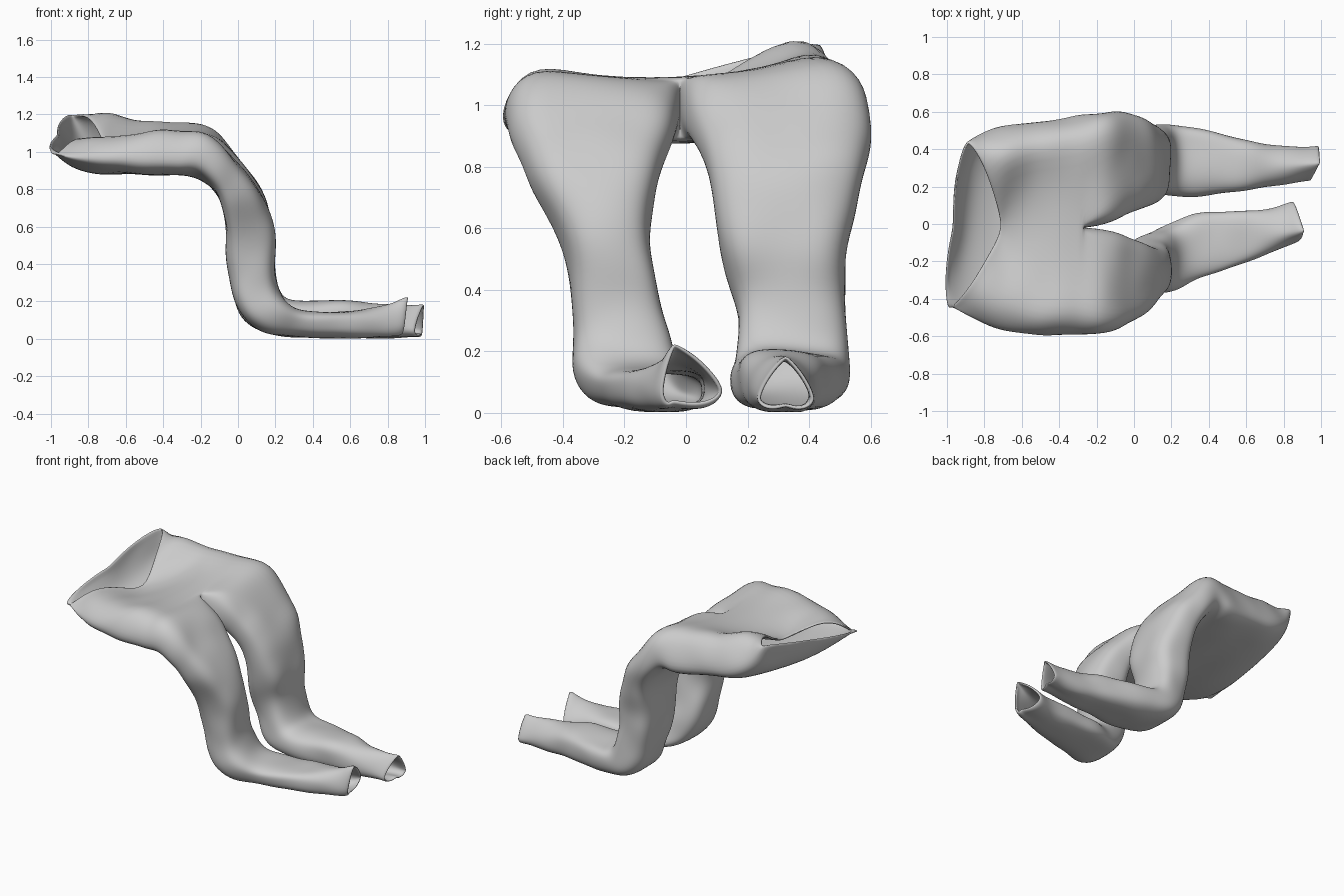
import bpy
import bmesh
from math import sin, cos, pi
from mathutils import Vector, noise

if "Cube" in bpy.data.objects:
    bpy.data.objects.remove(bpy.data.objects["Cube"], do_unlink=True)

HALF = 14       # points along half a cross-section
STEPS = 4       # rings between two stations
SEAM_Y = -0.02  # centre seam of the hip section

# Hip stations on the centre seam: upper x, z, lower x, z and squareness
hip_seam = [(-.71, 1.01, -.97, 1.09, 1.35), (-.66, 1.0, -.91, .94, .85),
            (-.55, 1.03, -.75, .885, .7), (-.42, 1.07, -.50, .885, .65),
            (-.29, 1.08, -.30, .895, .65)]

# Outer edge of each hip side: x, y, z and height of the swell on top
front_hip = [(-.985, -.45, .98, .10), (-.86, -.51, .97, .10), (-.65, -.58, .97, .08),
             (-.47, -.60, .96, .09), (-.30, -.60, .95, .09)]
back_hip = [(-.89, .44, 1.20, .06), (-.80, .49, 1.07, .17), (-.64, .54, .99, .15),
            (-.47, .55, .97, .13), (-.28, .59, .95, .14)]

# Leg stations: upper x, z, lower x, z, outer y, inner y
front_leg = [(-.16, 1.07, -.21, .86, -.59, -.03), (-.02, .95, -.12, .78, -.55, -.06),
             (.11, .80, -.07, .64, -.48, -.10), (.195, .58, -.06, .45, -.39, -.12),
             (.19, .37, -.03, .25, -.36, -.07), (.24, .21, .05, .08, -.37, -.03),
             (.38, .14, .24, .015, -.30, .05), (.60, .15, .58, .01, -.21, .07),
             (.78, .18, .78, .015, -.13, .09), (.91, .23, .88, .035, -.08, .12)]
back_leg = [(-.14, 1.10, -.20, .86, .60, .0), (.0, .96, -.11, .78, .60, .05),
            (.12, .80, -.06, .64, .56, .09), (.195, .56, -.06, .45, .52, .12),
            (.19, .38, -.03, .25, .52, .17), (.24, .22, .05, .08, .53, .16),
            (.38, .20, .25, .015, .51, .15), (.60, .20, .58, .01, .45, .18),
            (.80, .19, .80, .01, .41, .21), (.995, .19, .98, .02, .42, .23)]


def hip_station(seam, edge):
    """upper, lower, outer and inner points, then swell and squareness."""
    ux, uz, lx, lz, power = seam
    ox, oy, oz, swell = edge
    return (ux, SEAM_Y, uz, lx, SEAM_Y, lz, ox, oy, oz,
            (ux + lx) / 2, SEAM_Y, (uz + lz) / 2, swell, power)


def leg_station(row, index, count, ridge):
    ux, uz, lx, lz, outer, inner = row
    # The cuffs pinch into a ridge and their corners droop
    cuff = max(0, index - count + 3) / 2
    share = min(.5, .25 + .15 * index) + (ridge - .5) * cuff
    mid = inner + (outer - inner) * share
    cx, cz = (ux + lx) / 2, (uz + lz) / 2
    drop = cz - .06 * cuff
    return (ux, mid, uz, lx, mid, lz, cx, outer, drop,
            cx - .04 * cuff, inner, drop,
            max(0, .05 - .025 * index), .65 + .6 * cuff)


def spline(rows):
    """Smooth in-between stations through all given ones."""
    result = []
    for i in range(len(rows) - 1):
        a, b, c, d = (rows[max(0, min(len(rows) - 1, i + k))] for k in (-1, 0, 1, 2))
        for s in range(STEPS):
            t = s / STEPS
            result.append([q + .5 * t * (r - p + t * (2 * p - 5 * q + 4 * r - w
                           + t * (3 * (q - r) + w - p)))
                           for p, q, r, w in zip(a, b, c, d)])
    return result + [list(rows[-1])]


def section(bm, row, closed):
    """One ring: the outer half, plus the inner half when closed."""
    up, low, out, inn = (Vector(row[k:k + 3]) for k in (0, 3, 6, 9))
    swell, power = row[12:]
    centre = (up + low) / 2
    verts = []
    for i in range(2 * HALF if closed else HALF + 1):
        t = pi * i / HALF
        c = 0 if i % HALF == HALF / 2 else cos(t)
        s = 0 if i % HALF == 0 else sin(t)
        p = centre + ((up if c > 0 else low) - centre) * abs(c) ** power
        p += ((out if s > 0 else inn) - centre) * abs(s) ** power
        if c > 0 and s > 0:
            p.z += swell * sin(2 * t) ** 2
        verts.append(bm.verts.new(p))
    return verts


def loft(bm, rows, closed):
    rings = [section(bm, row, closed) for row in rows]
    for a, b in zip(rings, rings[1:]):
        n = len(a)
        for i in range(n if closed else n - 1):
            j = (i + 1) % n
            bm.faces.new((a[i], a[j], b[j], b[i]))


# Trousers: two hip halves and two legs welded along the seams
bm = bmesh.new()
for hip, leg, ridge in ((front_hip, front_leg, .8), (back_hip, back_leg, .5)):
    stations = [hip_station(s, e) for s, e in zip(hip_seam, hip)]
    legs = [leg_station(r, i, len(leg), ridge) for i, r in enumerate(leg)]
    loft(bm, spline(stations), False)
    loft(bm, spline(stations[-1:] + legs), True)
bmesh.ops.remove_doubles(bm, verts=bm.verts, dist=.0005)
bmesh.ops.recalc_face_normals(bm, faces=bm.faces)

# Soften the seams, then add gentle creases
inside = [v for v in bm.verts if not v.is_boundary]
for _ in range(3):
    bmesh.ops.smooth_vert(bm, verts=inside, factor=.4, use_axis_x=True,
                          use_axis_y=True, use_axis_z=True)
bm.normal_update()
for v in inside:
    v.co += v.normal * (.004 + .014 * noise.noise(v.co * 6))
for v in bm.verts:
    v.co.z = max(v.co.z, .002)

mesh = bpy.data.meshes.new("trousers")
bm.to_mesh(mesh)
bm.free()
trousers = bpy.data.objects.new("trousers", mesh)
bpy.context.collection.objects.link(trousers)

# Cloth colour
cloth = bpy.data.materials.new("light grey cloth")
cloth.use_nodes = True
grey = (.6, .6, .6, 1)
cloth.diffuse_color = grey
cloth.node_tree.nodes["Principled BSDF"].inputs["Base Color"].default_value = grey
mesh.materials.append(cloth)

# Cloth thickness and smooth surface
thickness = trousers.modifiers.new("thickness", "SOLIDIFY")
thickness.thickness = .014
thickness.offset = -1
smooth = trousers.modifiers.new("smooth", "SUBSURF")
smooth.levels = smooth.render_levels = 1

bpy.context.view_layer.objects.active = trousers
trousers.select_set(True)
bpy.ops.object.shade_smooth()
